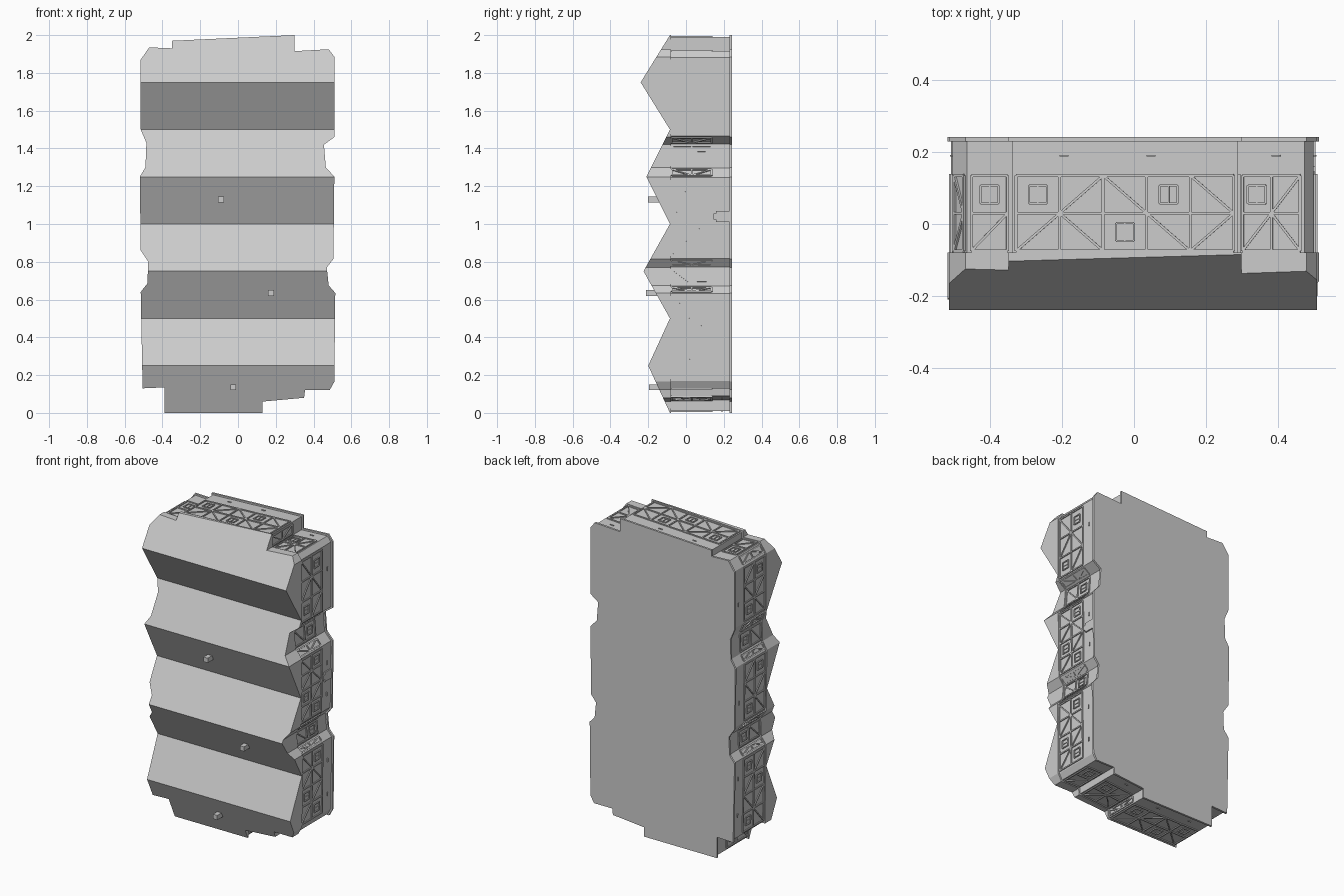
import bpy, bmesh
from mathutils import Vector

cube = bpy.data.objects.get("Cube")
if cube:
    bpy.data.objects.remove(cube, do_unlink=True)

grey = bpy.data.materials.new("light grey")
grey.use_nodes = True
grey.diffuse_color = (0.6, 0.6, 0.6, 1)
grey.node_tree.nodes["Principled BSDF"].inputs["Base Color"].default_value = (0.6, 0.6, 0.6, 1)

# Slab silhouette (x, z), clockwise from the lower left corner
OUTLINE = [Vector(p) for p in (
    (-.39, 0), (-.39, .135), (-.505, .13), (-.515, .64), (-.48, .685), (-.475, .8),
    (-.515, .86), (-.52, 1.25), (-.49, 1.3), (-.485, 1.43), (-.515, 1.5), (-.515, 1.87),
    (-.47, 1.935), (-.35, 1.93), (-.35, 1.97), (.3, 2), (.3, 1.915), (.48, 1.925),
    (.51, 1.885), (.51, 1.46), (.455, 1.42), (.465, 1.3), (.51, 1.25), (.505, .815),
    (.47, .77), (.48, .675), (.515, .635), (.51, .165), (.485, .12), (.355, .12),
    (.35, .08), (.13, .06), (.13, 0))]
RIDGES = (-.085, -.2, -.085, -.225, -.085, -.21, -.085, -.24, -.085)
STEP = 0.25
FRONT, REAR, BACK = -0.08, 0.23, 0.243
INSET = 0.01


def finish(name, bm):
    bmesh.ops.recalc_face_normals(bm, faces=bm.faces)
    mesh = bpy.data.meshes.new(name)
    bm.to_mesh(mesh)
    bm.free()
    mesh.materials.append(grey)
    obj = bpy.data.objects.new(name, mesh)
    bpy.context.collection.objects.link(obj)
    return obj


def outward(a, b):
    d = (b - a).normalized()
    return Vector((-d.y, d.x))


def inset(points, amount):
    """Move every edge of the outline inward by the same amount."""
    result = []
    for i, p in enumerate(points):
        n1 = outward(points[i - 1], p)
        n2 = outward(p, points[(i + 1) % len(points)])
        result.append(p - (n1 + n2) * (amount / (1 + n1.dot(n2))))
    return result


def slab(name, points, start, end, cuts=()):
    """Extrude an outline from y = start to y = end(z)."""
    bm = bmesh.new()
    bm.faces.new([bm.verts.new((p.x, start, p.y)) for p in points])
    for z in cuts:
        bmesh.ops.bisect_plane(bm, geom=bm.verts[:] + bm.edges[:] + bm.faces[:],
                               plane_co=(0, 0, z), plane_no=(0, 0, 1))
    made = bmesh.ops.extrude_face_region(bm, geom=bm.faces[:], use_keep_orig=True)["geom"]
    for v in made:
        if isinstance(v, bmesh.types.BMVert):
            v.co.y = end(v.co.z)
    return finish(name, bm)


def ridge_y(z):
    i = min(int(z / STEP), len(RIDGES) - 2)
    t = z / STEP - i
    return RIDGES[i] * (1 - t) + RIDGES[i + 1] * t


# Main layers: pleated front, recessed wall and flat back plate
wall = inset(OUTLINE, INSET)
slab("pleated_front", OUTLINE, FRONT, ridge_y, [STEP * i for i in range(1, 8)])
slab("recessed_wall", wall, FRONT, lambda z: REAR)
slab("back_plate", OUTLINE, REAR, lambda z: BACK)


def block(bm, corner_from, corner_to):
    a, b = Vector(corner_from), Vector(corner_to)
    verts = bmesh.ops.create_cube(bm, size=1)["verts"]
    for v in verts:
        v.co = Vector((a[k] + (b[k] - a[k]) * (v.co[k] + 0.5) for k in range(3)))


class Wall:
    """Draws raised bars on one wall edge; u runs along it, v is depth y."""

    def __init__(self, bm, a, b):
        d = (b - a).normalized()
        n = outward(a, b)
        self.bm, self.length = bm, (b - a).length
        self.origin = Vector((a.x, 0, a.y))
        self.along = Vector((d.x, 0, d.y))
        self.normal = Vector((n.x, 0, n.y))

    def bar(self, u0, v0, u1, v1, width, height):
        p, q = Vector((u0, v0)), Vector((u1, v1))
        side = outward(p, q) * (width / 2)
        rings = []
        for h in (-0.002, height):
            rings.append([self.bm.verts.new(self.origin + self.along * c.x
                                            + Vector((0, c.y, 0)) + self.normal * h)
                          for c in (p - side, q - side, q + side, p + side)])
        low, high = rings
        self.bm.faces.new(high)
        for i in range(4):
            j = (i + 1) % 4
            self.bm.faces.new((low[i], low[j], high[j], high[i]))

    def window(self, u, v, size):
        r = size / 2
        for s in (-r, r):
            self.bar(u + s, v - r, u + s, v + r, 0.006, 0.006)
            self.bar(u - r, v + s, u + r, v + s, 0.006, 0.006)
        self.bar(u, v - r, u, v + r, 0.004, 0.004)


# Truss girders, windows and small lamps round the walls
trusses, windows, lamps = bmesh.new(), bmesh.new(), bmesh.new()
ROWS = (0.03, 0.135), (-0.075, 0.03)
for i, a in enumerate(wall):
    b = wall[(i + 1) % len(wall)]
    truss, pane, lamp = (Wall(bm, a, b) for bm in (trusses, windows, lamps))
    length = truss.length
    if length < 0.045:
        continue
    cells = max(1, round(length / 0.12))
    margin = 0.012
    width = (length - 2 * margin) / cells
    for v in (-0.075, 0.03, 0.135):
        truss.bar(margin, v, length - margin, v, 0.008, 0.006)
    for c in range(cells + 1):
        u = margin + c * width
        truss.bar(u, -0.075, u, 0.135, 0.008, 0.006)
    for c in range(cells):
        u = margin + c * width
        for row, (v0, v1) in enumerate(ROWS):
            if (c + row) % 3 == 0 and width > 0.07:
                pane.window(u + width / 2, (v0 + v1) / 2, 0.05)
            elif (c + row) % 2:
                truss.bar(u, v0, u + width, v1, 0.007, 0.006)
            else:
                truss.bar(u, v1, u + width, v0, 0.007, 0.006)
        if c % 2 == 1:
            lamp.bar(u, 0.19, u + 0.025, 0.19, 0.005, 0.005)
finish("wall_trusses", trusses)
finish("wall_windows", windows)
finish("wall_lamps", lamps)

# Small square studs on the downward-facing pleats
studs = bmesh.new()
for x, z in ((-0.09, 1.13), (0.175, 0.635), (-0.025, 0.135)):
    block(studs, (x - 0.015, ridge_y(z) - 0.05, z - 0.015), (x + 0.015, ridge_y(z) + 0.02, z + 0.015))
finish("front_studs", studs)

# Hatch on the left wall
hatch = bmesh.new()
block(hatch, (0.48, 0.145, 1.01), (0.506, REAR, 1.07))
bmesh.ops.bevel(hatch, geom=[e for e in hatch.edges if all(v.co.y < 0.2 for v in e.verts)
                             and abs(e.verts[0].co.x - e.verts[1].co.x) > 0.01],
                offset=0.015, segments=2, affect='EDGES')
finish("left_hatch", hatch)
